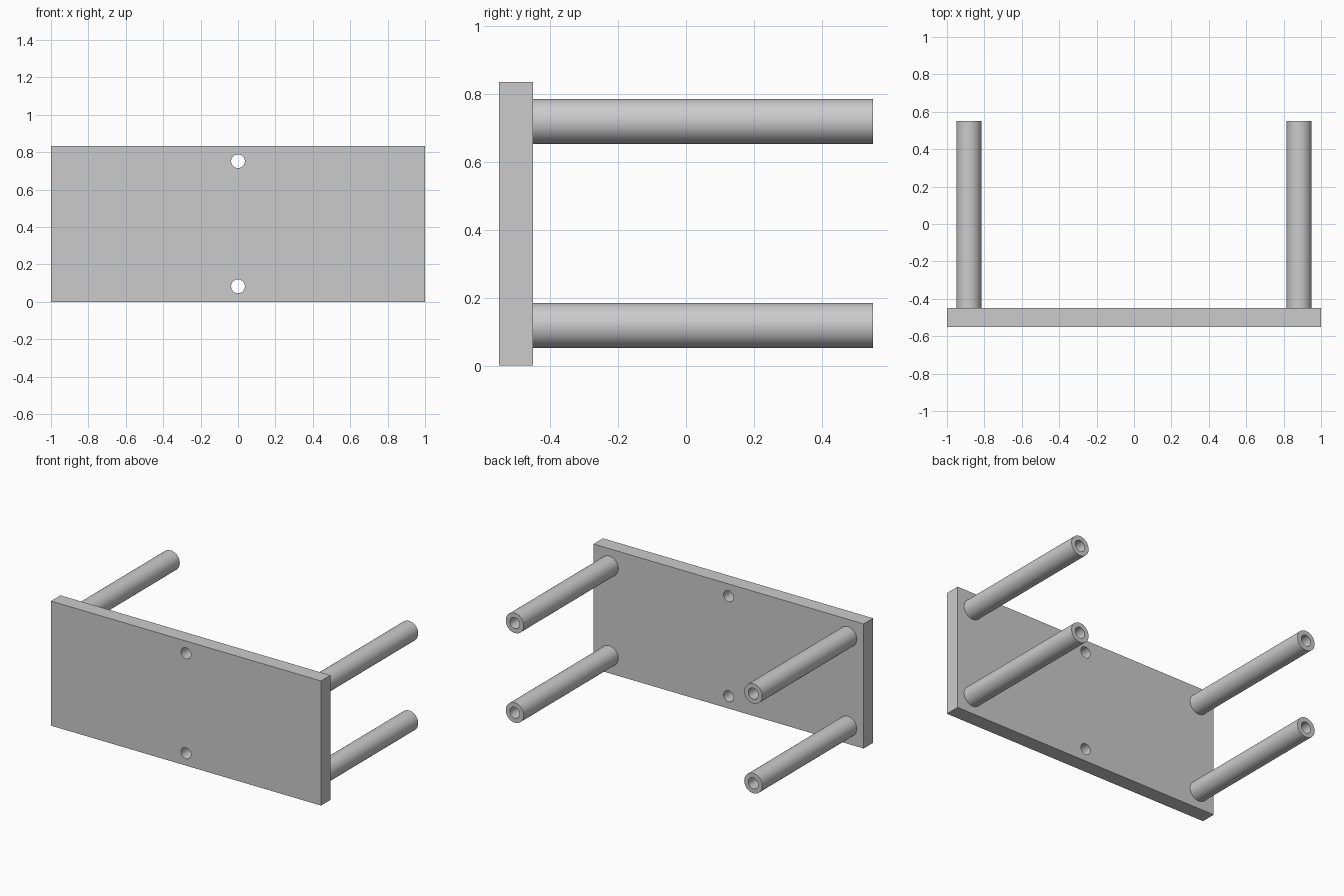
import bpy
import bmesh
from math import radians, tau
from mathutils import Matrix, Vector

if "Cube" in bpy.data.objects:
    bpy.data.objects.remove(bpy.data.objects["Cube"], do_unlink=True)

WIDTH, HEIGHT = 2.0, 0.834
FRONT, PLATE_BACK, LEG_END = -0.55, -0.45, 0.55
LEG_X, LEG_R, BORE_R = 0.883, 0.0667, 0.0367
LEG_HEIGHTS = {"lower": 0.118, "upper": 0.718}
HOLE_HEIGHTS = (0.083, 0.752)

grey = bpy.data.materials.new("light grey")
grey.use_nodes = True
colour = (0.6, 0.6, 0.6, 1)
grey.diffuse_color = colour
grey.node_tree.nodes["Principled BSDF"].inputs["Base Color"].default_value = colour


def make_object(name, bm):
    bmesh.ops.recalc_face_normals(bm, faces=bm.faces)
    mesh = bpy.data.meshes.new(name)
    bm.to_mesh(mesh)
    bm.free()
    mesh.materials.append(grey)
    obj = bpy.data.objects.new(name, mesh)
    bpy.context.collection.objects.link(obj)
    return obj


def activate(obj):
    bpy.ops.object.select_all(action="DESELECT")
    obj.select_set(True)
    bpy.context.view_layer.objects.active = obj


def smooth(obj):
    activate(obj)
    bpy.ops.object.shade_smooth_by_angle(angle=radians(30))


# Flat plate
bm = bmesh.new()
middle = Vector((0, (FRONT + PLATE_BACK) / 2, HEIGHT / 2))
size = Vector((WIDTH, PLATE_BACK - FRONT, HEIGHT))
bmesh.ops.create_cube(bm, size=1, matrix=Matrix.LocRotScale(middle, None, size))
plate = make_object("plate", bm)

# Two through holes on the centre line
bm = bmesh.new()
for z in HOLE_HEIGHTS:
    turn = Matrix.Translation((0, middle.y, z)) @ Matrix.Rotation(radians(90), 4, "X")
    bmesh.ops.create_cone(bm, cap_ends=True, segments=48, radius1=BORE_R,
                          radius2=BORE_R, depth=0.3, matrix=turn)
cutter = make_object("hole_cutter", bm)
cutter.hide_render = True
cut = plate.modifiers.new("holes", "BOOLEAN")
cut.operation, cut.solver, cut.object = "DIFFERENCE", "EXACT", cutter
activate(plate)
bpy.ops.object.modifier_apply(modifier=cut.name)
bpy.data.objects.remove(cutter, do_unlink=True)
smooth(plate)


# Hollow legs, revolved from a rectangular wall section
def add_leg(name, x, z):
    bm = bmesh.new()
    base = PLATE_BACK - 0.005
    section = [(LEG_R, base), (LEG_R, LEG_END), (BORE_R, LEG_END), (BORE_R, base)]
    verts = [bm.verts.new((x + r, y, z)) for r, y in section]
    edges = [bm.edges.new((verts[i - 1], verts[i])) for i in range(len(verts))]
    bmesh.ops.spin(bm, geom=verts + edges, cent=(x, 0, z), axis=(0, 1, 0),
                   angle=tau, steps=48)
    bmesh.ops.remove_doubles(bm, verts=bm.verts, dist=0.0005)
    smooth(make_object(name, bm))


for side, x in (("left", LEG_X), ("right", -LEG_X)):
    for level, z in LEG_HEIGHTS.items():
        add_leg(f"{level}_{side}_leg", x, z)
